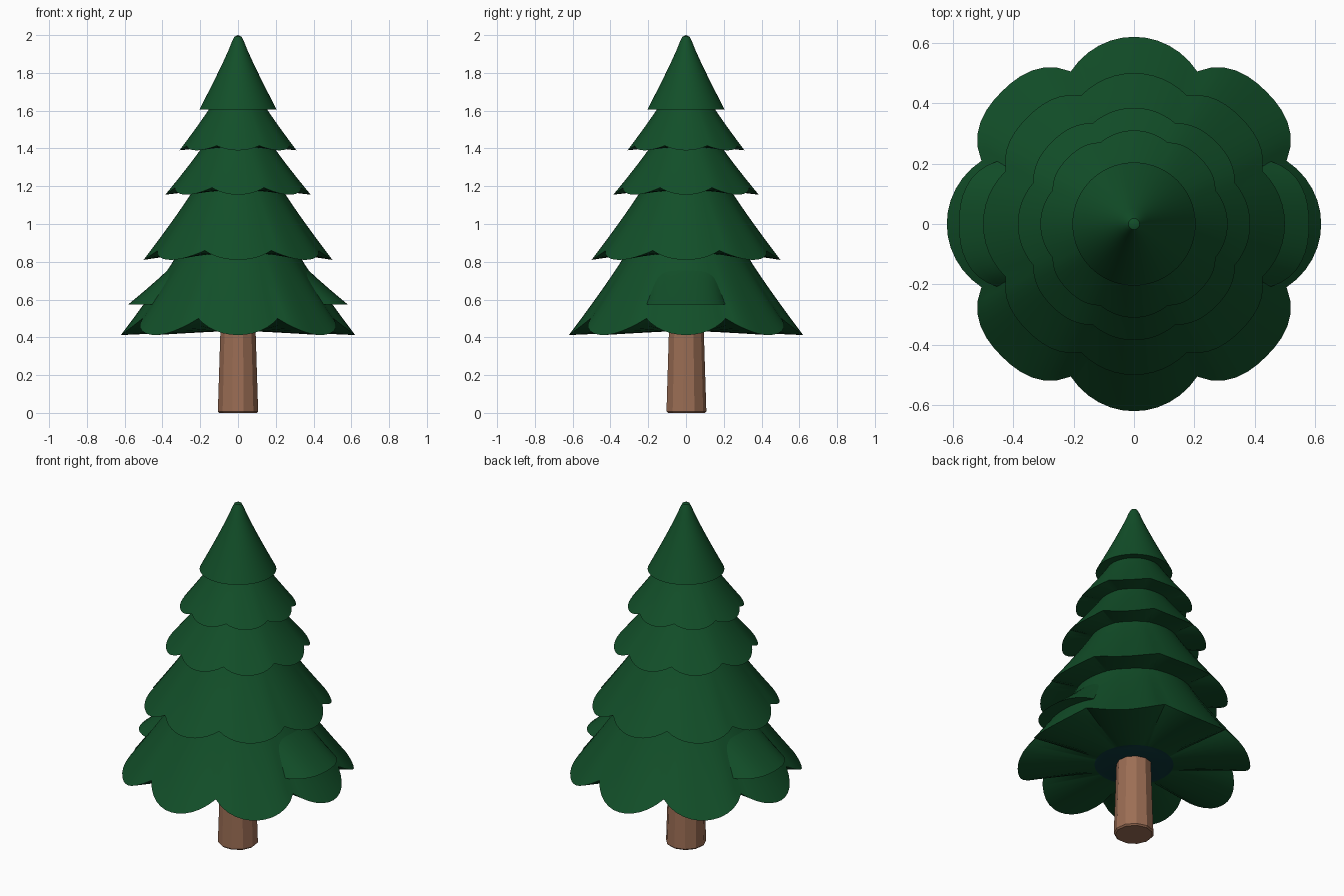
import bpy, bmesh, math

if "Cube" in bpy.data.objects:
    bpy.data.objects.remove(bpy.data.objects["Cube"], do_unlink=True)


def make_material(name, rgb):
    mat = bpy.data.materials.new(name)
    mat.use_nodes = True
    mat.diffuse_color = (*rgb, 1)
    mat.node_tree.nodes["Principled BSDF"].inputs["Base Color"].default_value = (*rgb, 1)
    return mat


GREEN = make_material("pine green", (0.006, 0.078, 0.022))
BARK = make_material("bark brown", (0.33, 0.155, 0.09))
TEAL = make_material("dark teal", (0.004, 0.04, 0.045))


def finish(bm, name, materials, smooth=True):
    bmesh.ops.recalc_face_normals(bm, faces=bm.faces[:])
    mesh = bpy.data.meshes.new(name)
    bm.to_mesh(mesh)
    bm.free()
    obj = bpy.data.objects.new(name, mesh)
    bpy.context.collection.objects.link(obj)
    for mat in materials:
        mesh.materials.append(mat)
    if smooth:
        bpy.ops.object.select_all(action="DESELECT")
        obj.select_set(True)
        bpy.context.view_layer.objects.active = obj
        bpy.ops.object.shade_smooth_by_angle(angle=math.radians(35))
    return obj


def bridge(bm, a, b, closed=True):
    n = len(a)
    for i in range(n if closed else n - 1):
        j = (i + 1) % n
        bm.faces.new((a[i], a[j], b[j], b[i]))


def skirt(bm, angles, top, hem, inner, closed=True, rows=8):
    """Flared shell from a top ring to a shaped hem, then back under to an inner ring."""
    def ring(point):
        return [bm.verts.new((r * math.cos(a), r * math.sin(a), z))
                for a in angles for r, z in [point(a)]]

    def along(t):
        def point(a):
            r, z = hem(a)
            return top[0] + (r - top[0]) * t, top[1] + (z - top[1]) * t ** 0.92
        return point

    rings = [ring(along(k / rows)) for k in range(rows + 1)]
    rings.append(ring(lambda a: inner))
    for a, b in zip(rings, rings[1:]):
        bridge(bm, a, b, closed)
    return rings


SEGMENTS = 96
PETALS = 8
CIRCLE = [math.tau * i / SEGMENTS for i in range(SEGMENTS)]


def scallop(r_tip, z_tip, r_notch, z_notch):
    """Hem of rounded petals meeting in notches."""
    def hem(a):
        k = round(a * PETALS / math.tau)
        u = abs(a * PETALS / math.tau - k) * 2
        drop_r = u ** (3 if k % 2 else 2)
        return r_tip + (r_notch - r_tip) * drop_r, z_tip + (z_notch - z_tip) * u ** 2
    return hem


def tier(name, top, hem, inner, base_material=GREEN):
    bm = bmesh.new()
    rings = skirt(bm, CIRCLE, top, hem, inner)
    # Rounded cap
    r, z = top
    shoulder = [bm.verts.new((0.62 * r * math.cos(a), 0.62 * r * math.sin(a), z + 0.022))
                for a in CIRCLE]
    bridge(bm, shoulder, rings[0])
    pole = bm.verts.new((0, 0, z + 0.03))
    for i in range(SEGMENTS):
        bm.faces.new((pole, shoulder[i - 1], shoulder[i]))
    # Closed underside
    bm.faces.new(rings[-1]).material_index = 1
    return finish(bm, name, [GREEN, base_material])


# Foliage tiers from the ground up
tier("bottom_tier", (0.31, 0.86), scallop(0.62, 0.412, 0.547, 0.5), (0.21, 0.43), TEAL)
tier("lower_tier", (0.22, 1.21), scallop(0.5, 0.81, 0.46, 0.86), (0.3, 0.84))
tier("middle_tier", (0.165, 1.445), scallop(0.385, 1.155, 0.36, 1.193), (0.22, 1.175))
tier("upper_tier", (0.125, 1.655), scallop(0.31, 1.39, 0.292, 1.415), (0.17, 1.405))
tier("top_tier", (0.03, 1.97), lambda a: (0.204, 1.607), (0.13, 1.62))

# Extra side boughs on the bottom tier
HALF = math.radians(25)
STEPS = 16
for name, facing in (("left_bough", 0), ("right_bough", math.pi)):
    bm = bmesh.new()

    def bough_hem(a):
        u = abs(a - facing) / HALF
        return 0.58 - 0.085 * u ** 3, 0.575

    arc = [facing + HALF * (2 * i / STEPS - 1) for i in range(STEPS + 1)]
    skirt(bm, arc, (0.34, 0.79), bough_hem, (0.42, 0.59), closed=False)
    finish(bm, name, [GREEN])

# Trunk with a softened foot
bm = bmesh.new()
bmesh.ops.create_cone(bm, cap_ends=True, segments=11, radius1=0.108, radius2=0.092, depth=0.5)
bmesh.ops.translate(bm, verts=bm.verts[:], vec=(0, 0, 0.25))
foot = [e for e in bm.edges if all(v.co.z < 0.01 for v in e.verts)]
bmesh.ops.bevel(bm, geom=foot, offset=0.008, segments=1, affect="EDGES")
finish(bm, "trunk", [BARK], smooth=False)
